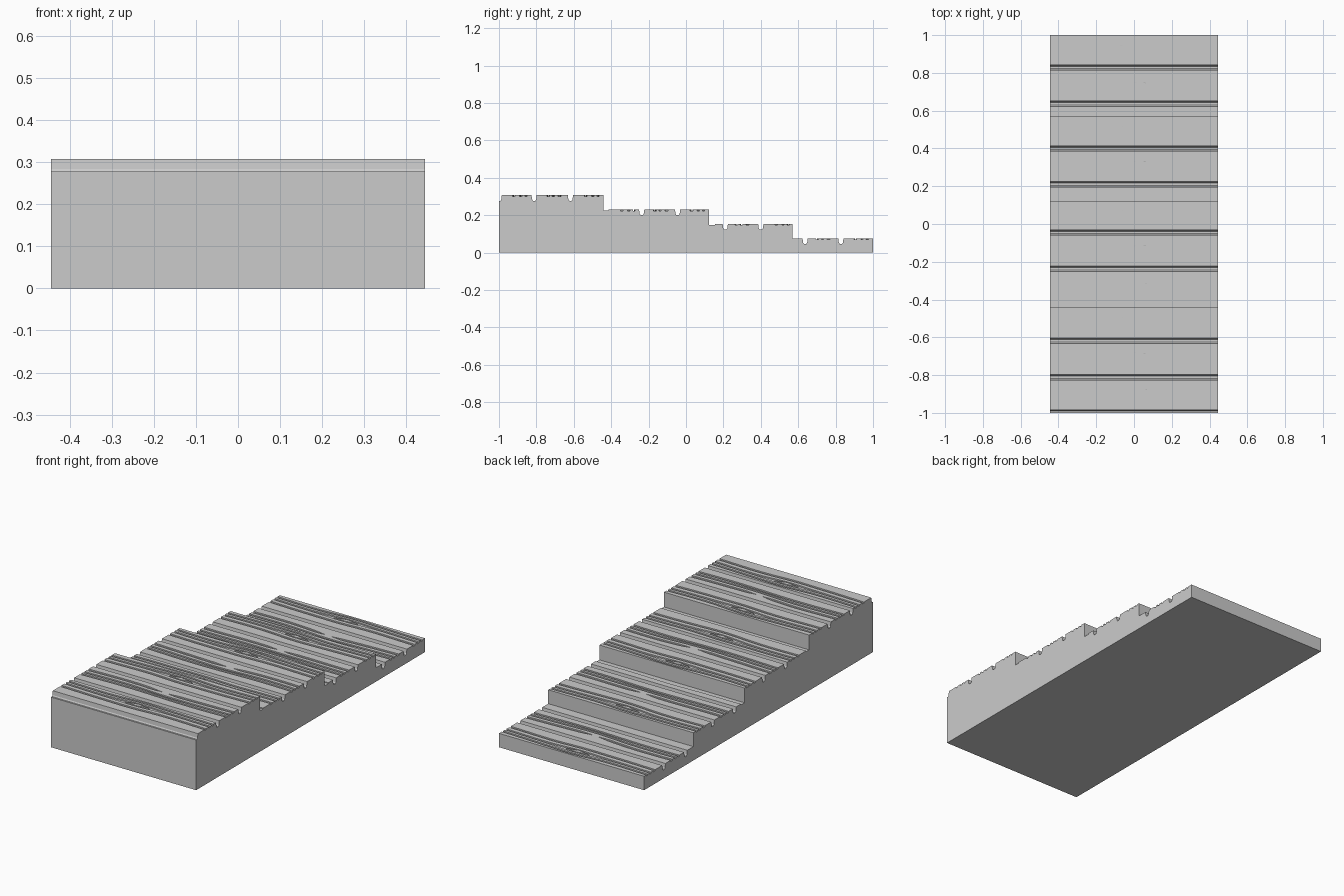
import bpy, bmesh, math

if "Cube" in bpy.data.objects:
    bpy.data.objects.remove(bpy.data.objects["Cube"], do_unlink=True)

HALF_WIDTH = 0.444
STEP = 0.0768          # rise of one step
GROOVE = 0.03          # depth of the gaps between planks
GRAIN = 0.007          # depth of the wood grain
STATIONS = 72

# Each step: start, end, level, gap centres, knotted grain, split grain
STEPS = [
    (-1.0, -0.442, 4, (-0.812, -0.618), (-0.88, -0.5), (-0.69,)),
    (-0.442, 0.123, 3, (-0.237, -0.045), (-0.31, 0.07), (-0.12,)),
    (0.123, 0.57, 2, (0.21, 0.4), (0.515,), (0.32,)),
    (0.57, 1.0, 1, (0.637, 0.828), (0.945,), (0.745,)),
]


def gap(y, top):
    """Rounded gap between two planks."""
    low = top - GROOVE
    left = [(y - 0.014, top), (y - 0.011, low + 0.007), (y - 0.006, low)]
    return left + [(2 * y - a, z) for a, z in reversed(left)]


def channel(y, half, top):
    """Shallow grain line that fades out where it has no width."""
    low = top - GRAIN if half > 0.001 else top
    return [(y - half, top), (y - half, low), (y + half, low), (y + half, top)]


def knotted(x, y, top):
    """Three grain lines, the middle one opening around a raised knot."""
    swell = math.exp(-(x / 0.13) ** 2)
    wave = 0.004 * math.sin(9 * x + 7 * y)
    mid = y + wave
    outer = 0.006 + 0.011 * swell
    island = max(0.0, 0.011 * (1 - abs(x) / 0.065))
    low = top - GRAIN
    peak = top if island > 0 else low
    points = channel(mid - 0.037 - 0.007 * swell, 0.007, top)
    points += [(mid - outer, top), (mid - outer, low),
               (mid - island, low), (mid - island, peak),
               (mid + island, peak), (mid + island, low),
               (mid + outer, low), (mid + outer, top)]
    return points + channel(mid + 0.028 + 0.009 * swell, 0.006, top)


def split(x, y, top):
    """Three grain lines, the upper one broken near the middle."""
    dip = math.exp(-((x - 0.03) / 0.15) ** 2)
    wave = 0.005 * math.sin(8 * x + 5 * y)
    taper = min(1.0, max(0.0, abs(x - 0.03) - 0.01) / 0.08)
    points = channel(y - 0.047 + wave, 0.007, top)
    points += channel(y - 0.02 + wave - 0.006 * dip, 0.006, top)
    return points + channel(y + 0.014 + wave - 0.008 * dip, 0.008 * taper, top)


def section(x):
    """Side outline of the whole deck at one position across its width."""
    points = [(-1.0, 0.0)]
    for start, end, level, gaps, knots, splits in STEPS:
        top = level * STEP
        if level == 4:
            # Half gap along the front edge
            low = top - GROOVE
            points += [(start, low), (start + 0.009, low),
                       (start + 0.013, low + 0.007), (start + 0.015, top)]
        elif level == 1:
            points.append((start, top))
        else:
            # Lowered strip at the foot of the riser
            lip = start + 0.027
            if level == 2:
                lip += 0.005 + 0.006 * math.exp(-(x / 0.15) ** 2)
            points += [(start, top - 0.005), (lip, top - 0.005), (lip, top)]
        details = [(y, gap(y, top)) for y in gaps]
        details += [(y, knotted(x, y, top)) for y in knots]
        details += [(y, split(x, y, top)) for y in splits]
        for _, detail in sorted(details):
            points += detail
        points.append((end, top))
    return points + [(1.0, 0.0)]


# Deck body, lofted across its width
bm = bmesh.new()
rings = []
for i in range(STATIONS + 1):
    x = HALF_WIDTH * (2 * i / STATIONS - 1)
    rings.append([bm.verts.new((x, y, z)) for y, z in section(x)])
for a, b in zip(rings, rings[1:]):
    for j in range(len(a)):
        k = (j + 1) % len(a)
        bm.faces.new((a[j], a[k], b[k], b[j]))
bm.faces.new(rings[0])
bm.faces.new(rings[-1])
bmesh.ops.remove_doubles(bm, verts=bm.verts, dist=0.00001)
bmesh.ops.recalc_face_normals(bm, faces=bm.faces)

mesh = bpy.data.meshes.new("stepped_plank_deck")
bm.to_mesh(mesh)
bm.free()
deck = bpy.data.objects.new("stepped_plank_deck", mesh)
bpy.context.collection.objects.link(deck)

# Plain grey
grey = bpy.data.materials.new("plain_grey")
grey.use_nodes = True
colour = (0.6, 0.6, 0.6, 1.0)
grey.diffuse_color = colour
grey.node_tree.nodes["Principled BSDF"].inputs["Base Color"].default_value = colour
mesh.materials.append(grey)
